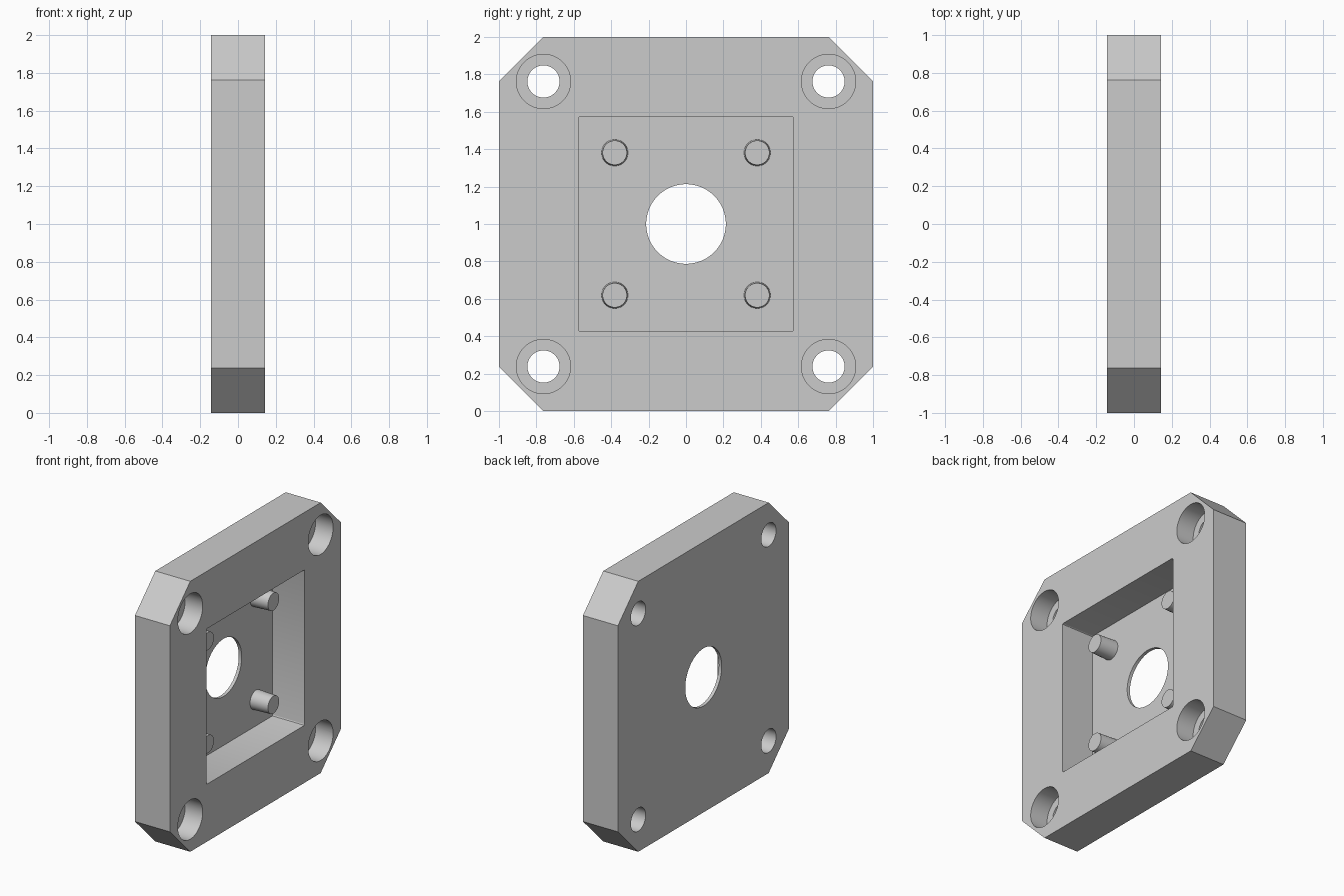
import bpy
import bmesh
from math import radians
from mathutils import Matrix, Vector

if "Cube" in bpy.data.objects:
    bpy.data.objects.remove(bpy.data.objects["Cube"], do_unlink=True)

HALF = 0.143            # half of the plate thickness
FLOOR = -HALF + 0.024   # level of the pocket floor
LEDGE = 0.0             # level of the counterbore ledge
CORNERS = [(sy, sz) for sy in (-1, 1) for sz in (-1, 1)]

grey = bpy.data.materials.new("plain grey")
grey.use_nodes = True
colour = (0.6, 0.6, 0.6, 1)
grey.diffuse_color = colour
grey.node_tree.nodes["Principled BSDF"].inputs["Base Color"].default_value = colour


def finish(bm, name):
    mesh = bpy.data.meshes.new(name)
    bm.to_mesh(mesh)
    bm.free()
    mesh.materials.append(grey)
    obj = bpy.data.objects.new(name, mesh)
    bpy.context.collection.objects.link(obj)
    return obj


def block(name, x0, x1, size, chamfer, segments=1):
    """Square block along x with its four long edges cut or rounded."""
    bm = bmesh.new()
    bmesh.ops.create_cube(bm, size=1)
    bmesh.ops.scale(bm, vec=(x1 - x0, size, size), verts=bm.verts)
    bmesh.ops.translate(bm, vec=((x0 + x1) / 2, 0, 1), verts=bm.verts)
    edges = [e for e in bm.edges if abs(e.verts[0].co.x - e.verts[1].co.x) > 0.01]
    bmesh.ops.bevel(bm, geom=edges, offset=chamfer, offset_type='OFFSET',
                    segments=segments, profile=0.5, affect='EDGES')
    return finish(bm, name)


def rod(name, x0, x1, y, z, r0, r1=None, sides=64):
    """Round rod along x, with radius r0 at x0 and r1 at x1."""
    bm = bmesh.new()
    place = Matrix.Translation(Vector(((x0 + x1) / 2, y, z))) @ Matrix.Rotation(radians(90), 4, 'Y')
    bmesh.ops.create_cone(bm, cap_ends=True, segments=sides, radius1=r0,
                          radius2=r0 if r1 is None else r1, depth=x1 - x0, matrix=place)
    return finish(bm, name)


def smooth(obj):
    bpy.ops.object.select_all(action='DESELECT')
    obj.select_set(True)
    bpy.context.view_layer.objects.active = obj
    bpy.ops.object.shade_smooth_by_angle(angle=radians(30))


# Plate with cut corners
plate = block("plate", -HALF, HALF, 2, 0.238)

# Pocket, centre opening and counterbored corner holes
cutters = [block("pocket_cutter", FLOOR, 0.3, 1.15, 0.01, 3),
           rod("opening_cutter", -0.3, 0.3, 0, 1, 0.213, sides=96)]
for sy, sz in CORNERS:
    y, z = sy * 0.762, 1 + sz * 0.762
    cutters.append(rod("screw_hole_cutter", -0.3, 0.3, y, z, 0.086))
    cutters.append(rod("counterbore_cutter", LEDGE, 0.3, y, z, 0.145))

bpy.context.view_layer.objects.active = plate
for cutter in cutters:
    cutter.hide_render = True
    cut = plate.modifiers.new("cut", 'BOOLEAN')
    cut.operation = 'DIFFERENCE'
    cut.solver = 'EXACT'
    cut.object = cutter
    bpy.ops.object.modifier_apply(modifier=cut.name)
    bpy.data.objects.remove(cutter, do_unlink=True)
smooth(plate)

# Slightly tapered locating pins on the pocket floor
for sy, sz in CORNERS:
    name = "pin_" + ("upper" if sz > 0 else "lower") + ("_back" if sy > 0 else "_front")
    smooth(rod(name, FLOOR - 0.005, FLOOR + 0.143, sy * 0.381, 1 + sz * 0.381, 0.071, 0.065, 48))
